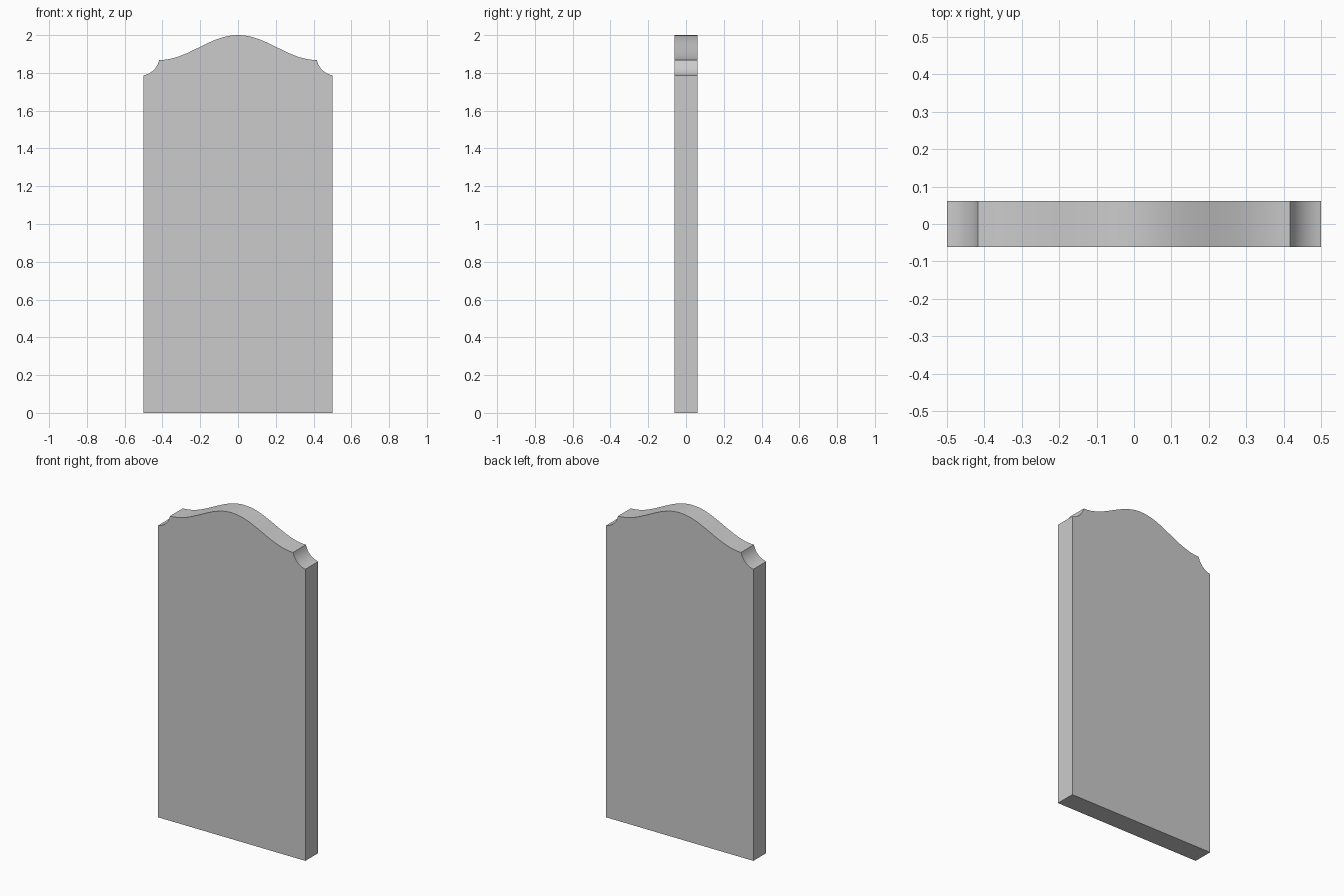
import bpy, bmesh, math

if "Cube" in bpy.data.objects:
    bpy.data.objects.remove(bpy.data.objects["Cube"])

HALF_DEPTH = 0.062
SHOULDER_X, SHOULDER_Z, TOP_Z = 0.417, 1.868, 2.0

# Right half of the outline: straight side, concave corner notch, ogee crown
half = [(0.5, 0.0)]
cx, cz, r = 0.52, 1.89, 0.105
a0, a1 = math.radians(259), math.radians(192)
for i in range(11):
    a = a0 + (a1 - a0) * i / 10
    half.append((cx + r * math.cos(a), cz + r * math.sin(a)))
half[1] = (0.5, half[1][1])
half[-1] = (SHOULDER_X, SHOULDER_Z)
for i in range(1, 21):
    x = SHOULDER_X * (1 - i / 20)
    wave = (1 + math.cos(math.pi * x / SHOULDER_X)) / 2
    half.append((x, SHOULDER_Z + (TOP_Z - SHOULDER_Z) * wave))

# Mirror to the full outline
outline = half + [(-x, z) for x, z in reversed(half[:-1])]

# Extrude the outline into the slab
bm = bmesh.new()
face = bm.faces.new([bm.verts.new((x, -HALF_DEPTH, z)) for x, z in outline])
ext = bmesh.ops.extrude_face_region(bm, geom=[face], use_keep_orig=True)
verts = [g for g in ext["geom"] if isinstance(g, bmesh.types.BMVert)]
bmesh.ops.translate(bm, verts=verts, vec=(0, 2 * HALF_DEPTH, 0))
bmesh.ops.recalc_face_normals(bm, faces=bm.faces)
mesh = bpy.data.meshes.new("headstone_slab")
bm.to_mesh(mesh)
bm.free()
slab = bpy.data.objects.new("headstone_slab", mesh)
bpy.context.collection.objects.link(slab)

# Smooth curved top with crisp edges
bpy.context.view_layer.objects.active = slab
slab.select_set(True)
bpy.ops.object.shade_smooth_by_angle(angle=math.radians(30))
